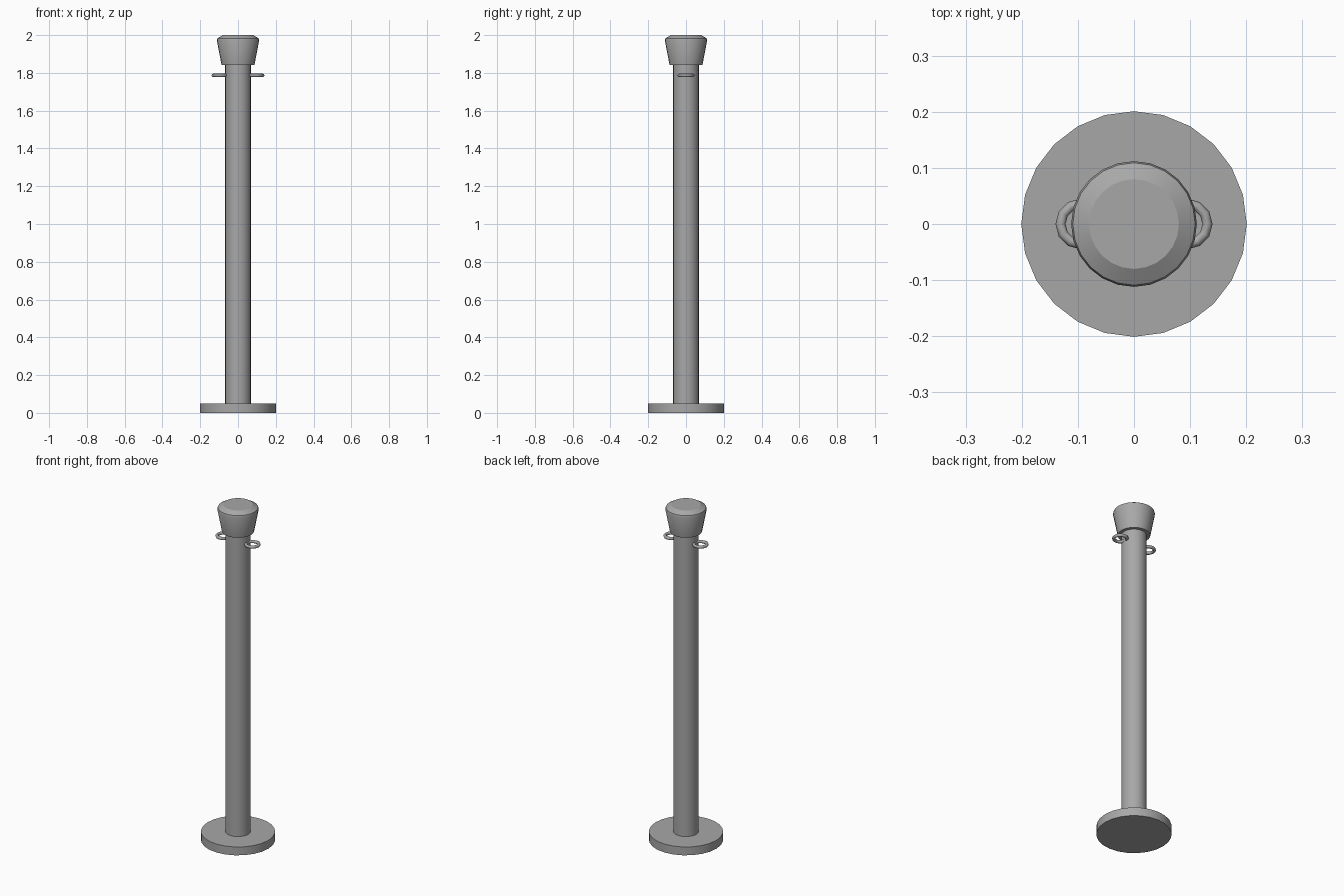
import bpy, bmesh, math

if "Cube" in bpy.data.objects:
    bpy.data.objects.remove(bpy.data.objects["Cube"])

SIDES = 24

# Mid-grey metal
GREY = bpy.data.materials.new("grey_metal")
GREY.diffuse_color = (0.39, 0.39, 0.39, 1)
GREY.use_nodes = True
GREY.node_tree.nodes["Principled BSDF"].inputs["Base Color"].default_value = GREY.diffuse_color


def lathe(name, profile):
    """Closed solid of revolution from (radius, z) points, bottom to top."""
    bm = bmesh.new()
    rings = []
    for r, z in profile:
        rings.append([bm.verts.new((r * math.cos(2 * math.pi * i / SIDES),
                                    r * math.sin(2 * math.pi * i / SIDES), z))
                      for i in range(SIDES)])
    for a, b in zip(rings, rings[1:]):
        for i in range(SIDES):
            j = (i + 1) % SIDES
            bm.faces.new((a[i], a[j], b[j], b[i]))
    bm.faces.new(rings[0][::-1])
    bm.faces.new(rings[-1])
    mesh = bpy.data.meshes.new(name)
    bm.to_mesh(mesh)
    bm.free()
    obj = bpy.data.objects.new(name, mesh)
    bpy.context.collection.objects.link(obj)
    return obj


def finish(obj, angle=30):
    """Grey material and smooth shading with edges kept sharp."""
    obj.data.materials.append(GREY)
    bpy.ops.object.select_all(action='DESELECT')
    obj.select_set(True)
    bpy.context.view_layer.objects.active = obj
    bpy.ops.object.shade_smooth_by_angle(angle=math.radians(angle))


# Round foot plate, upright pole and flared cap with a chamfered top
finish(lathe("base_plate", [(0.201, 0), (0.201, 0.05)]))
finish(lathe("pole", [(0.068, 0.05), (0.068, 1.845)]))
finish(lathe("cap", [(0.087, 1.841), (0.112, 1.972), (0.109, 1.983), (0.08, 2.0)]))

# Rope rings on both sides, sunk into the pole
for name, side in (("left_ring", -1), ("right_ring", 1)):
    bpy.ops.mesh.primitive_torus_add(
        major_segments=12, minor_segments=8, major_radius=0.036, minor_radius=0.009,
        location=(side * 0.095, 0, 1.787))
    ring = bpy.context.object
    ring.name = name
    finish(ring, 60)
